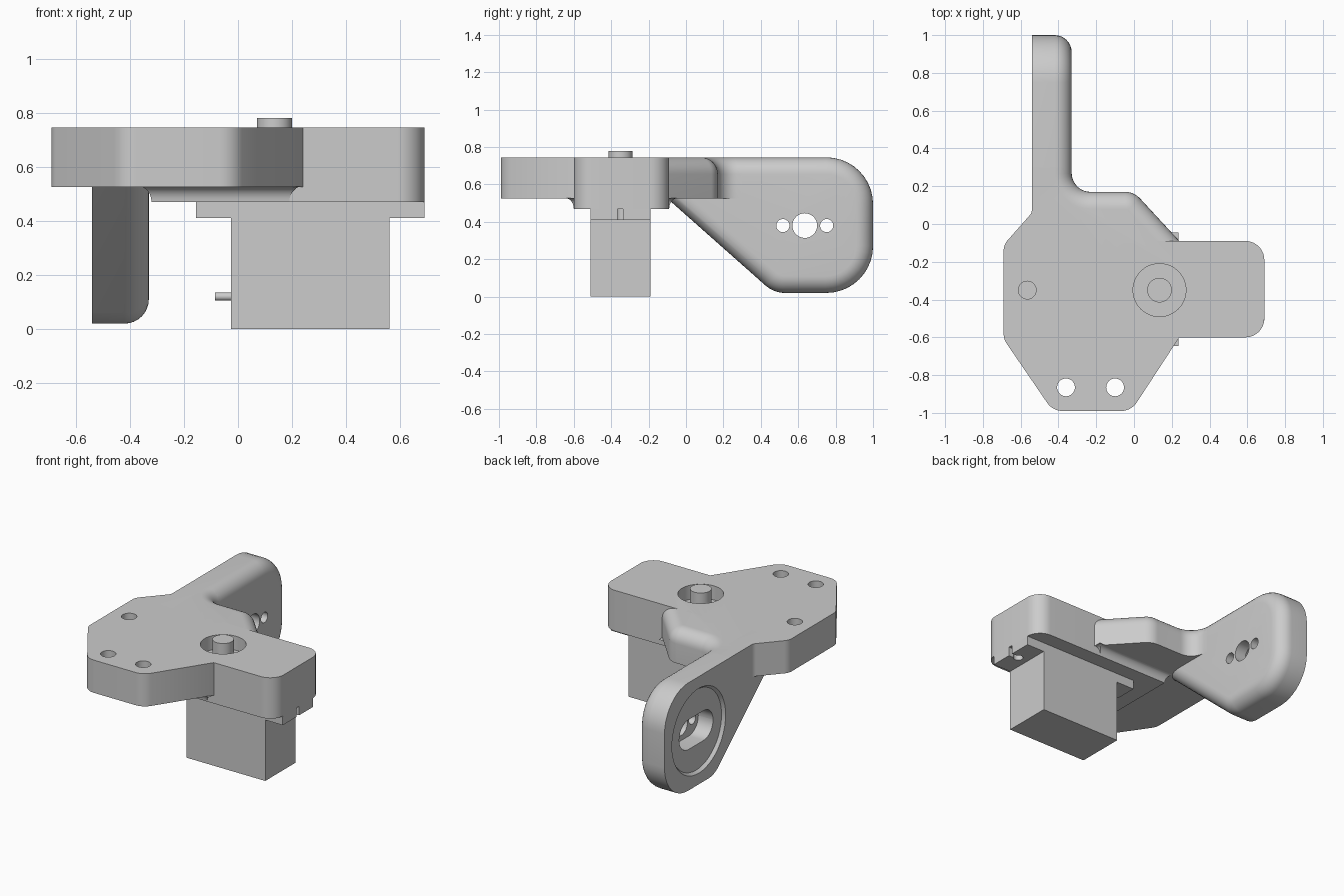
import bpy, bmesh, math
from mathutils import Vector, Matrix

cube = bpy.data.objects.get("Cube")
if cube:
    bpy.data.objects.remove(cube, do_unlink=True)

GREY = (0.604, 0.604, 0.604, 1)
grey = bpy.data.materials.new("plain grey")
grey.diffuse_color = GREY
grey.use_nodes = True
grey.node_tree.nodes["Principled BSDF"].inputs["Base Color"].default_value = GREY

ROUND = 0.09           # edge rounding of bracket
TOP, UNDER, PAD = 0.745, 0.525, 0.47
MOTOR_Y = -0.35
HORN_Y, HORN_Z = 0.635, 0.38


def finish(name, bm):
    bmesh.ops.recalc_face_normals(bm, faces=bm.faces)
    mesh = bpy.data.meshes.new(name)
    bm.to_mesh(mesh)
    bm.free()
    mesh.materials.append(grey)
    ob = bpy.data.objects.new(name, mesh)
    bpy.context.collection.objects.link(ob)
    return ob


def rounded(points, steps=10):
    """Polygon of (u, v, radius) corners turned into a filleted outline."""
    out = []
    for i, (u, v, r) in enumerate(points):
        p = Vector((u, v))
        if not r:
            out.append(p)
            continue
        a = (Vector(points[i - 1][:2]) - p).normalized()
        b = (Vector(points[(i + 1) % len(points)][:2]) - p).normalized()
        half = a.angle(b) / 2
        centre = p + (a + b).normalized() * r / math.sin(half)
        start = (p + a * r / math.tan(half) - centre).normalized()
        end = (p + b * r / math.tan(half) - centre).normalized()
        for k in range(steps + 1):
            out.append(centre + start.slerp(end, k / steps).normalized() * r)
    return out


def prism(outline, low, high, place):
    bm = bmesh.new()
    face = bm.faces.new([bm.verts.new(place(p.x, p.y, low)) for p in outline])
    bottom = face.copy()
    new = bmesh.ops.extrude_face_region(bm, geom=[face])["geom"]
    move = Vector(place(0, 0, high)) - Vector(place(0, 0, low))
    bmesh.ops.translate(bm, vec=move, verts=[g for g in new if isinstance(g, bmesh.types.BMVert)])
    bmesh.ops.remove_doubles(bm, verts=bm.verts, dist=0.0001)
    return bm


def flat(u, v, w):
    return (u, v, w)


def upright(u, v, w):
    return (w, u, v)


def round_edges(bm, test):
    edges = [e for e in bm.edges if all(test(v.co) for v in e.verts)]
    bmesh.ops.bevel(bm, geom=edges, offset=ROUND, segments=8, profile=0.5,
                    affect='EDGES', clamp_overlap=False)


def box(name, x, y, z):
    outline = [Vector(p) for p in ((x[0], y[0]), (x[1], y[0]), (x[1], y[1]), (x[0], y[1]))]
    return finish(name, prism(outline, *z, flat))


def cylinder(name, centre, r1, depth, axis='Z', r2=None):
    bm = bmesh.new()
    turn = Matrix.Rotation(math.pi / 2, 4, 'Y') if axis == 'X' else Matrix()
    bmesh.ops.create_cone(bm, cap_ends=True, segments=48, radius1=r1, radius2=r2 or r1,
                          depth=depth, matrix=Matrix.Translation(centre) @ turn)
    return finish(name, bm)


def smooth(ob):
    bpy.ops.object.select_all(action='DESELECT')
    ob.select_set(True)
    bpy.context.view_layer.objects.active = ob
    bpy.ops.object.shade_smooth_by_angle(angle=math.radians(30))


def cut(ob, *cutters):
    for cutter in cutters:
        bpy.context.view_layer.objects.active = ob
        mod = ob.modifiers.new("cut", 'BOOLEAN')
        mod.operation, mod.solver, mod.object = 'DIFFERENCE', 'EXACT', cutter
        bpy.ops.object.modifier_apply(modifier=mod.name)
        bpy.data.objects.remove(cutter, do_unlink=True)


def shaft_pocket():
    return cylinder("pocket_cutter", (0.135, MOTOR_Y, 0.75), 0.14, 0.2)


# Main bracket plate, its back edge rounded over
plan = rounded([(-0.54, 0.3, 0), (-0.54, 0.06, 0.05), (-0.69, -0.11, 0.08), (-0.69, -0.61, 0.09),
                (-0.43, -0.99, 0.1), (-0.015, -0.99, 0.1), (0.24, -0.6, 0), (0.28, -0.133, 0),
                (0, 0.17, 0.11), (-0.33, 0.17, 0.1), (-0.33, 0.3, 0)])
bm = prism(plan, UNDER, TOP, flat)
round_edges(bm, lambda c: c.z > TOP - 0.01 and c.x > -0.34 and c.y > -0.14)
plate = finish("bracket_plate", bm)
cut(plate, shaft_pocket(),
    cylinder("hole_cutter", (-0.36, -0.865, 0.6), 0.047, 1),
    cylinder("hole_cutter", (-0.1, -0.865, 0.6), 0.047, 1),
    cylinder("hole_cutter", (-0.565, MOTOR_Y, 0.7), 0.047, 0.3))
smooth(plate)

# Block over the motor
plan = rounded([(-0.05, -0.6, 0), (0.69, -0.6, 0.1), (0.69, -0.09, 0.1), (-0.05, -0.09, 0)])
block = finish("motor_block", prism(plan, PAD, TOP, flat))
cut(block, shaft_pocket())
smooth(block)

# Raised pad under the plate, flaring into it
bm = bmesh.new()
rings = []
for k in range(7):
    a = k / 6 * math.pi / 2
    d = 0.045 * (1 - math.cos(a))
    z = PAD + (UNDER + 0.002 - PAD) * math.sin(a)
    rings.append([bm.verts.new((x, y, z)) for x, y in (
        (-0.32 - d, -0.6 - d), (0.19 + d, -0.6 - d), (0.19 + d, -0.09 + d), (-0.32 - d, -0.09 + d))])
for low, high in zip(rings, rings[1:]):
    for i in range(4):
        j = (i + 1) % 4
        bm.faces.new((low[i], low[j], high[j], high[i]))
bm.faces.new(rings[0])
bm.faces.new(rings[-1])
smooth(finish("under_pad", bm))

# Upright side arm, rounded on its inner rim
side = rounded([(-0.1, 0.525, 0), (0.47, 0.02, 0.16), (1, 0.02, 0.25), (1, TOP, 0.25), (-0.1, TOP, 0)])
bm = prism(side, -0.54, -0.33, upright)
round_edges(bm, lambda c: c.x > -0.34)
arm = finish("side_arm", bm)
slot = rounded([(HORN_Y + u * 0.18, HORN_Z + v * 0.1, 0.0999)
                for u, v in ((-1, -1), (1, -1), (1, 1), (-1, 1))])
cut(arm, cylinder("recess_cutter", (-0.54, HORN_Y, HORN_Z), 0.3, 0.04, 'X', 0.27),
    finish("slot_cutter", prism(slot, -0.6, -0.41, upright)),
    *[cylinder("screw_cutter", (-0.4, HORN_Y + d, HORN_Z), r, 0.5, 'X')
      for d, r in ((-0.117, 0.035), (0, 0.066), (0.117, 0.035))])
smooth(arm)

# Motor with notched mounting flange, shaft and wires
box("motor_body", (-0.025, 0.56), (-0.51, -0.19), (0, 0.44))
flange = box("motor_flange", (-0.155, 0.69), (-0.51, -0.19), (0.41, PAD))
for hole, end in ((-0.095, -0.2), (0.63, 0.75)):
    cut(flange, cylinder("flange_cutter", (hole, MOTOR_Y, 0.44), 0.03, 0.2),
        box("notch_cutter", sorted((hole, end)), (-0.366, -0.336), (0.3, 0.6)))
smooth(flange)
smooth(cylinder("motor_shaft", (0.135, MOTOR_Y, 0.7), 0.065, 0.16))
for i in (-1, 0, 1):
    smooth(cylinder(f"wire_{i + 2}", (-0.05, MOTOR_Y + i * 0.03, 0.12), 0.015, 0.07, 'X'))
